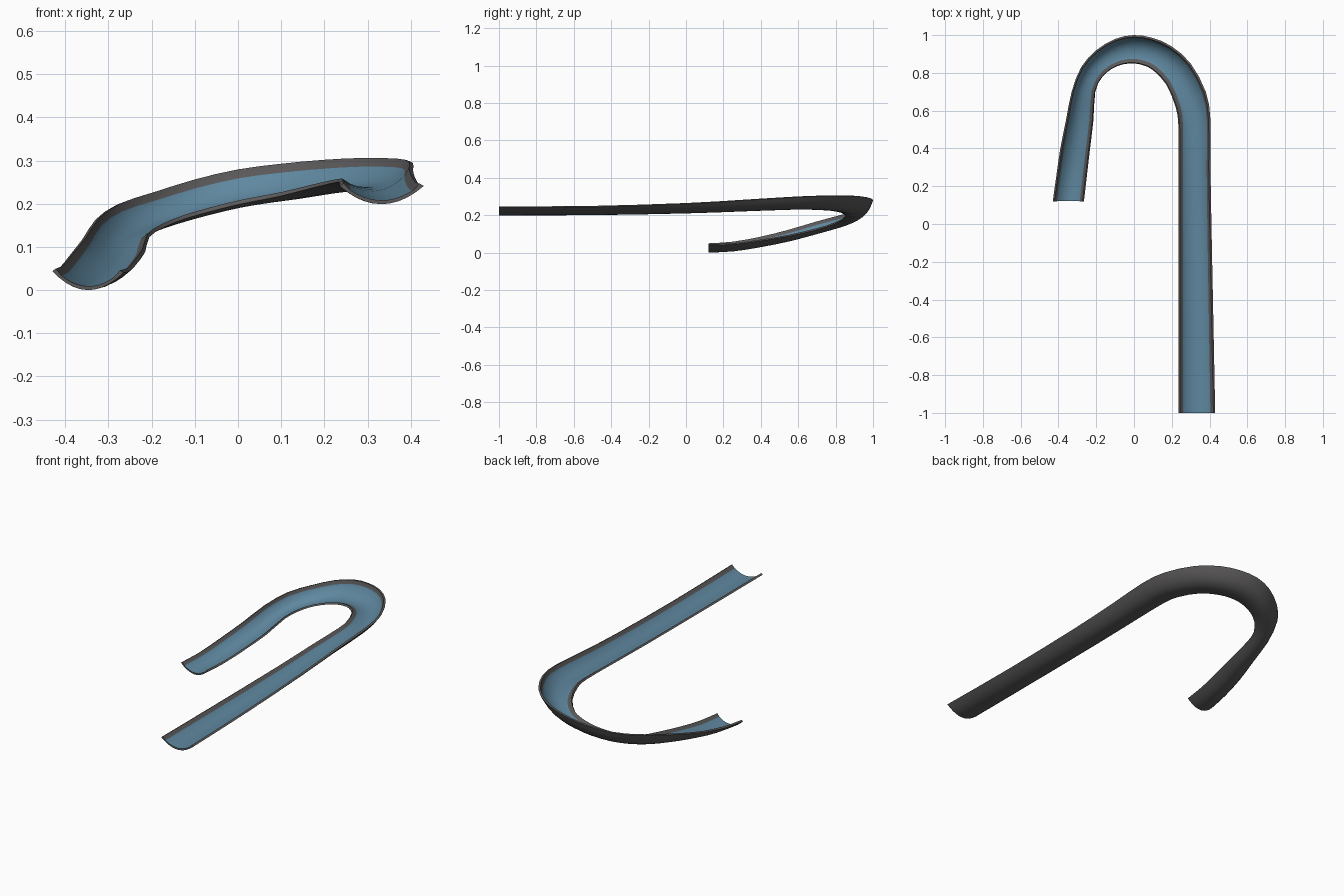
import bpy, bmesh, math
from mathutils import Vector

if "Cube" in bpy.data.objects:
    bpy.data.objects.remove(bpy.data.objects["Cube"])

def material(name, col):
    m = bpy.data.materials.new(name)
    m.diffuse_color = (*col, 1)
    m.use_nodes = True
    m.node_tree.nodes["Principled BSDF"].inputs["Base Color"].default_value = m.diffuse_color
    return m

grey = material("dark grey shell", (0.105, 0.10, 0.10))
blue = material("blue channel", (0.115, 0.245, 0.35))

# Outer and inner rim of the banked channel, from the long end round to the short end
outer = [(.43, -1, .243), (.42, -.5, .246), (.41, 0, .262), (.405, .3, .28), (.405, .55, .296),
         (.38, .7, .303), (.3, .85, .306), (.2, .94, .302), (.1, .985, .293), (0, 1, .28),
         (-.1, .98, .257), (-.2, .92, .226), (-.28, .83, .2), (-.33, .7, .165), (-.36, .55, .12),
         (-.39, .4, .082), (-.412, .25, .055), (-.43, .12, .046)]
inner = [(.235, -1, .243), (.235, -.5, .243), (.235, 0, .245), (.235, .3, .25), (.235, .52, .252),
         (.22, .62, .25), (.17, .74, .238), (.1, .815, .22), (.05, .84, .21), (0, .85, .2),
         (-.06, .845, .185), (-.12, .82, .168), (-.17, .775, .148), (-.205, .7, .125),
         (-.215, .55, .09), (-.235, .38, .062), (-.25, .25, .046), (-.265, .12, .042)]

def smooth_path(pts, sub=2):
    p = [Vector(q) for q in pts]
    p = [2 * p[0] - p[1]] + p + [2 * p[-1] - p[-2]]
    out = []
    for i in range(1, len(p) - 2):
        a, b, c, d = p[i - 1:i + 3]
        for k in range(sub):
            t = k / sub
            out.append(.5 * (2 * b + (c - a) * t + (2 * a - 5 * b + 4 * c - d) * t * t
                             + (3 * b - 3 * c + d - a) * t ** 3))
    return out + [p[-2]]

# Cross-section: (fraction across, depth below the rims)
N = 10
under = [(k / N, .042 * (1 - (2 * k / N - 1) ** 2)) for k in range(N + 1)]
channel = []
for k in range(N + 1):
    u = .13 + .74 * k / N
    channel.append((u, .010 + .023 * (1 - (2 * k / N - 1) ** 2)))
section = under + [(.95, -.006)] + channel[::-1] + [(.05, -.006)]
blue_start = len(under) + 1

A, B = smooth_path(outer), smooth_path(inner)
mid = [(a + b) / 2 for a, b in zip(A, B)]
bm = bmesh.new()
rings = []
for i, (a, b) in enumerate(zip(A, B)):
    tangent = mid[min(i + 1, len(mid) - 1)] - mid[max(i - 1, 0)]
    up = (a - b).cross(tangent).normalized()
    rings.append([bm.verts.new(b + (a - b) * u - up * d) for u, d in section])

# Skin of the slide: blue inside, grey rims and underside
n = len(section)
for r, s in zip(rings, rings[1:]):
    for j in range(n):
        k = (j + 1) % n
        f = bm.faces.new((r[j], r[k], s[k], s[j]))
        f.material_index = 1 if blue_start <= j < blue_start + N else 0
# End caps as strips between underside and top
bm.faces.new(rings[0][::-1])
bm.faces.new(rings[-1])
bmesh.ops.recalc_face_normals(bm, faces=bm.faces)
bmesh.ops.triangulate(bm, faces=[f for f in bm.faces if len(f.verts) > 4])
zmin = min(v.co.z for v in bm.verts)
for v in bm.verts:
    v.co.z -= zmin

me = bpy.data.meshes.new("curved_slide_channel")
bm.to_mesh(me)
bm.free()
me.materials.append(grey)
me.materials.append(blue)
ob = bpy.data.objects.new("curved_slide_channel", me)
bpy.context.collection.objects.link(ob)
bpy.context.view_layer.objects.active = ob
ob.select_set(True)
bpy.ops.object.shade_smooth_by_angle(angle=math.radians(30))
